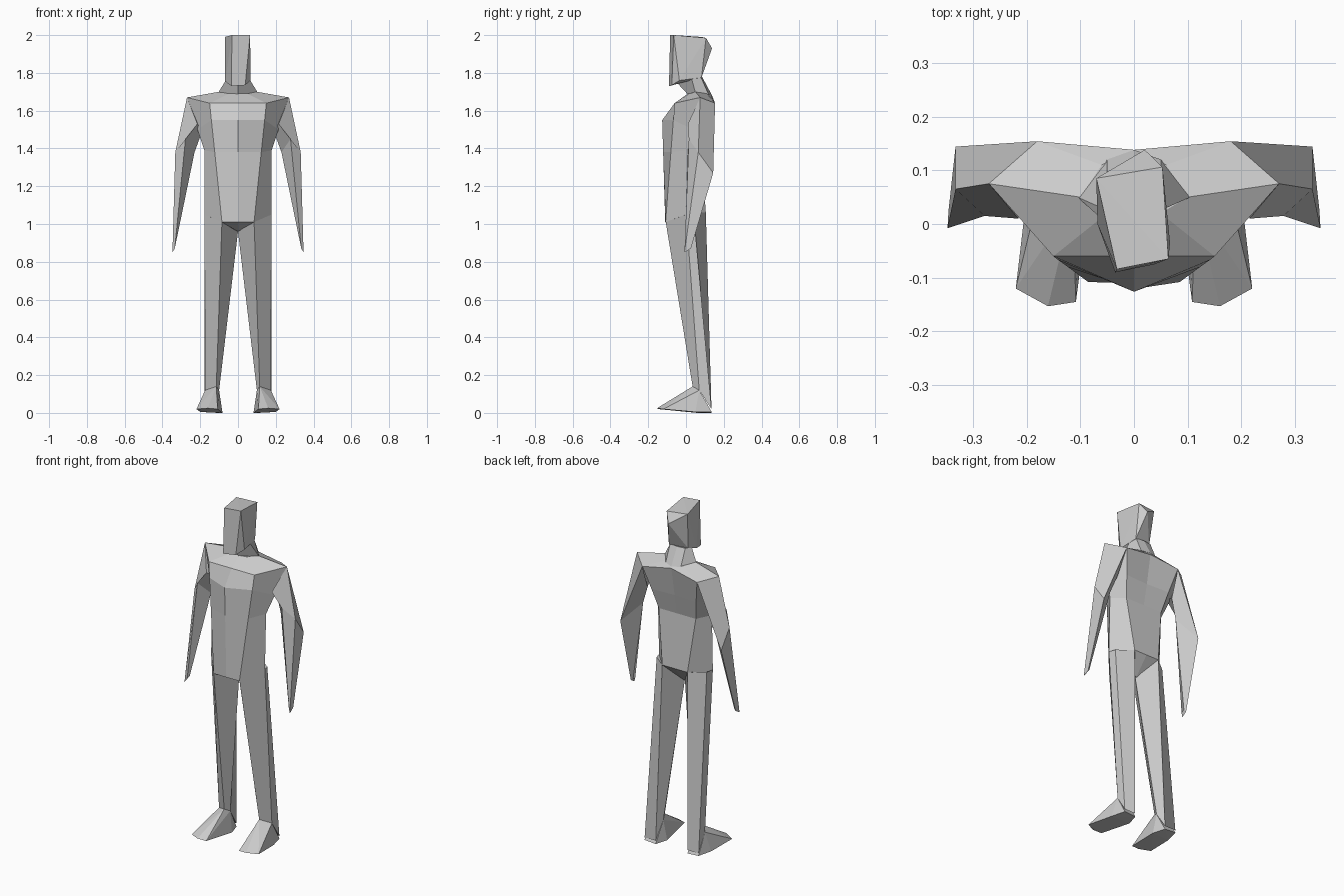
import bpy, bmesh


def finish(name, bm):
    bmesh.ops.recalc_face_normals(bm, faces=bm.faces)
    me = bpy.data.meshes.new(name)
    bm.to_mesh(me)
    bm.free()
    bpy.context.collection.objects.link(bpy.data.objects.new(name, me))


def loft(name, rings, s=1):
    """Skin equal-length rings and cap both ends; s=-1 mirrors in x."""
    bm = bmesh.new()
    vs = [[bm.verts.new((s * x, y, z)) for x, y, z in r] for r in rings]
    n = len(vs[0])
    for a, b in zip(vs, vs[1:]):
        for i in range(n):
            j = (i + 1) % n
            bm.faces.new((a[i], a[j], b[j], b[i]))
    bm.faces.new(vs[0])
    bm.faces.new(vs[-1])
    finish(name, bm)


def hull(name, pts, s=1):
    """Faceted convex block around a few corner points."""
    bm = bmesh.new()
    for x, y, z in pts:
        bm.verts.new((s * x, y, z))
    res = bmesh.ops.convex_hull(bm, input=bm.verts)
    junk = [g for g in res["geom_interior"] if isinstance(g, bmesh.types.BMVert)]
    bmesh.ops.delete(bm, geom=junk, context='VERTS')
    finish(name, bm)


def full(half):
    """Complete a half ring (front centre to back centre) by reflection."""
    return half + [(-x, y, z) for x, y, z in half[-2:0:-1]]


# torso: neckline, shoulders, chest, waist, hips, crotch ridge
loft("torso", [full(r) for r in (
    [(0, .01, 1.69), (.05, .02, 1.69), (.1, .05, 1.7), (.06, .11, 1.69), (0, .138, 1.68)],
    [(0, -.06, 1.64), (.15, -.06, 1.64), (.27, .075, 1.67), (.18, .154, 1.64), (0, .138, 1.67)],
    [(0, -.126, 1.55), (.141, -.067, 1.55), (.215, .04, 1.5), (.147, .115, 1.5), (0, .108, 1.5)],
    [(0, -.121, 1.38), (.123, -.08, 1.38), (.178, .01, 1.39), (.122, .082, 1.38), (0, .082, 1.38)],
    [(0, -.11, 1.01), (.085, -.108, 1.01), (.177, 0, 1.05), (.083, .105, 1.06), (0, .105, 1.06)],
    [(0, -.01, .96), (.02, -.01, .97), (.1, .01, 1.02), (.02, .02, .97), (0, .02, .96)],
)])

# neck flaring into the shoulders
loft("neck", [full(r) for r in (
    [(0, .015, 1.68), (.105, .05, 1.695), (.05, .12, 1.685), (0, .138, 1.68)],
    [(0, -.045, 1.745), (.06, .03, 1.768), (.05, .078, 1.78), (0, .085, 1.78)],
)])

# head, turned slightly to one side
hull("head", [
    (-.07, .085, 1.99), (.053, .106, 1.985), (.064, -.065, 2.0), (-.032, -.084, 2.0),
    (.02, .138, 1.93),
    (-.035, -.09, 1.73), (.038, -.075, 1.735), (.067, -.035, 1.76), (-.068, .0, 1.755),
    (-.055, .06, 1.775), (.055, .082, 1.775)])

ankle = [(.115, .035, .14), (.174, .07, .12), (.1, .07, .12)]

for side, s in (("left", 1), ("right", -1)):
    # arm: shoulder, elbow, hand tip
    loft(side + "_arm", [
        [(.27, .075, 1.67), (.18, .154, 1.64), (.19, .09, 1.49), (.215, .01, 1.53)],
        [(.332, .065, 1.38), (.332, .144, 1.27), (.23, .075, 1.38), (.278, .015, 1.45)],
        [(.347, -.008, .85), (.345, .026, .87), (.333, .022, .88), (.335, 0, .87)],
    ], s)
    # leg: hip to ankle, the back face running down to the heel
    loft(side + "_leg", [
        [(.085, -.108, 1.015), (.177, 0, 1.06), (.165, .04, 1.06), (.083, .105, 1.06), (0, .01, .96)],
        [ankle[0], ankle[1], (.178, .135, .02), (.105, .135, .02), ankle[2]]], s)
    # foot: ankle joined to a wedge sole
    hull(side + "_foot", ankle + [
        (.22, -.12, .02), (.16, -.153, .025), (.108, -.145, .02),
        (.2, .05, .005), (.082, .06, 0), (.178, .136, .005), (.105, .136, 0)], s)
